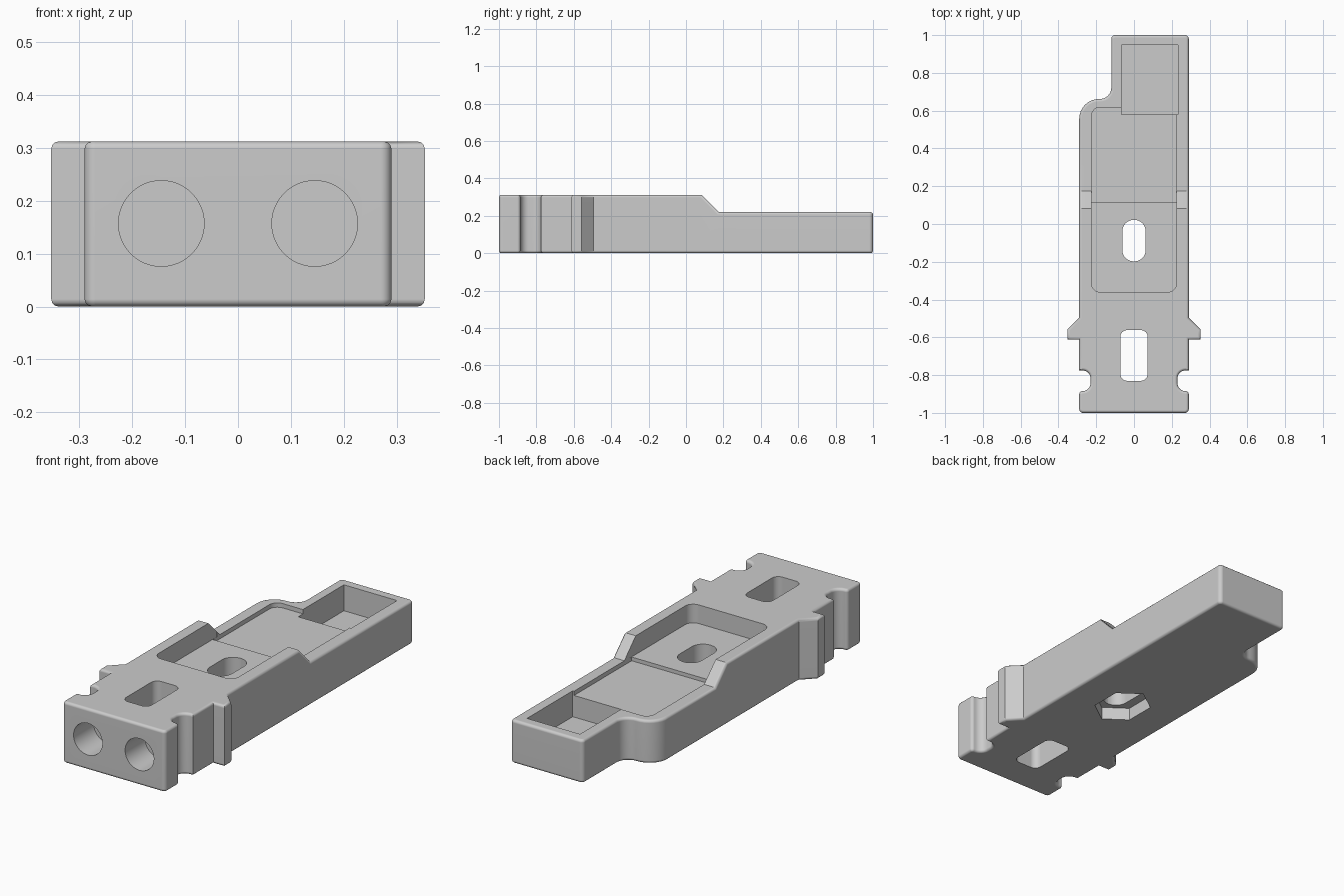
import bpy, bmesh, math
from mathutils import Vector, Matrix

if "Cube" in bpy.data.objects:
    bpy.data.objects.remove(bpy.data.objects["Cube"])

TOP, LOW = 0.312, 0.22          # height of the thick front and the thin back

grey = bpy.data.materials.new("plain grey")
grey.use_nodes = True
grey.diffuse_color = (0.6, 0.6, 0.6, 1)
grey.node_tree.nodes["Principled BSDF"].inputs["Base Color"].default_value = (0.6, 0.6, 0.6, 1)


def fillet(corners, steps=8):
    """Turn (x, y, radius) corners into an outline with rounded corners."""
    out = []
    for i, (x, y, r) in enumerate(corners):
        p = Vector((x, y))
        if r == 0:
            out.append(p)
            continue
        a = (Vector(corners[i - 1][:2]) - p).normalized()
        b = (Vector(corners[(i + 1) % len(corners)][:2]) - p).normalized()
        half = a.angle(b) / 2
        centre = p + (a + b).normalized() * (r / math.sin(half))
        start = p + a * (r / math.tan(half)) - centre
        end = p + b * (r / math.tan(half)) - centre
        sweep = math.atan2(start.x * end.y - start.y * end.x, start.dot(end))
        for k in range(steps + 1):
            out.append(centre + Matrix.Rotation(sweep * k / steps, 2) @ start)
    return out


def prism(outline, z0, z1):
    bm = bmesh.new()
    face = bm.faces.new([bm.verts.new((p.x, p.y, z0)) for p in outline])
    ext = bmesh.ops.extrude_face_region(bm, geom=[face])
    for v in ext["geom"]:
        if isinstance(v, bmesh.types.BMVert):
            v.co.z = z1
    # The extruded base stays behind as the lower cap
    bmesh.ops.recalc_face_normals(bm, faces=bm.faces)
    return bm


def add_object(name, bm):
    mesh = bpy.data.meshes.new(name)
    bm.to_mesh(mesh)
    bm.free()
    mesh.materials.append(grey)
    obj = bpy.data.objects.new(name, mesh)
    bpy.context.collection.objects.link(obj)
    return obj


def box_outline(x0, x1, y0, y1, r_front=0, r_back=0):
    return fillet([(x0, y0, r_front), (x1, y0, r_front), (x1, y1, r_back), (x0, y1, r_back)])


# Body outline: shared side with clip notch and wing, plus the stepped back end
side = [(.29, -1, .02), (.29, -.885, .0165), (.23, -.885, .043), (.23, -.775, .043),
        (.29, -.775, 0), (.29, -.612, 0), (.353, -.612, 0), (.353, -.558, 0), (.29, -.495, 0)]
back = [(.29, 1, .02), (-.12, 1, .02), (-.12, .662, .06), (-.29, .662, .105)]
mirrored = [(-x, y, r) for x, y, r in reversed(side)]
bm = prism(fillet(side + back + mirrored), 0, TOP)

# Sloped drop to the thin back
for y in (.083, .175):
    bmesh.ops.bisect_plane(bm, geom=bm.verts[:] + bm.edges[:] + bm.faces[:],
                           plane_co=(0, y, 0), plane_no=(0, 1, 0))
for v in bm.verts:
    if v.co.y > .17 and v.co.z > LOW:
        v.co.z = LOW
bm.normal_update()

# Soft rim along the upper and lower outline
rim = [e for e in bm.edges if len(e.link_faces) == 2
       and min(abs(f.normal.z) for f in e.link_faces) < .1
       and max(abs(f.normal.z) for f in e.link_faces) > .5]
bmesh.ops.bevel(bm, geom=rim, offset=.014, segments=3, profile=.5,
                affect='EDGES', clamp_overlap=False)
bmesh.ops.recalc_face_normals(bm, faces=bm.faces)
body = add_object("body", bm)

# Pockets, slots and nut recess; neighbouring pockets overlap
hexagon = [Vector((.127 * math.sin(k * math.pi / 3), -.087 + .158 * math.cos(k * math.pi / 3)))
           for k in range(6)]
cutters = [
    ("front_pocket", prism(box_outline(-.225, .225, -.36, .15, r_front=.045), .217, .6)),
    ("rear_pocket", prism(box_outline(-.2245, .2245, .117, .618, r_back=.045), .198, .5)),
    ("deep_pocket", prism(box_outline(-.067, .232, .58, .948), .088, .7)),
    ("front_slot", prism(box_outline(-.072, .072, -.83, -.562, .035, .035), -.1, .55)),
    ("centre_slot", prism(box_outline(-.062, .062, -.198, .022, .061, .061), -.15, .65)),
    ("nut_recess", prism(hexagon, -.2, .065)),
]

# Round sockets in the front face
for s in (-1, 1):
    hole = bmesh.new()
    place = Matrix.Translation((s * .145, -1, .157)) @ Matrix.Rotation(math.pi / 2, 4, 'X')
    bmesh.ops.create_cone(hole, cap_ends=True, segments=48, radius1=.081, radius2=.081,
                          depth=.32, matrix=place)
    cutters.append(("socket", hole))

bpy.context.view_layer.objects.active = body
for name, shape in cutters:
    cutter = add_object(name, shape)
    cutter.hide_render = True
    mod = body.modifiers.new(name, 'BOOLEAN')
    mod.operation = 'DIFFERENCE'
    mod.solver = 'EXACT'
    mod.object = cutter
    bpy.ops.object.modifier_apply(modifier=mod.name)
    bpy.data.objects.remove(cutter)

# Smooth rounded rims, flat broad faces
bpy.ops.object.select_all(action='DESELECT')
body.select_set(True)
bpy.ops.object.shade_smooth_by_angle(angle=math.radians(32))
weighted = body.modifiers.new("flat_faces", 'WEIGHTED_NORMAL')
weighted.keep_sharp = True
